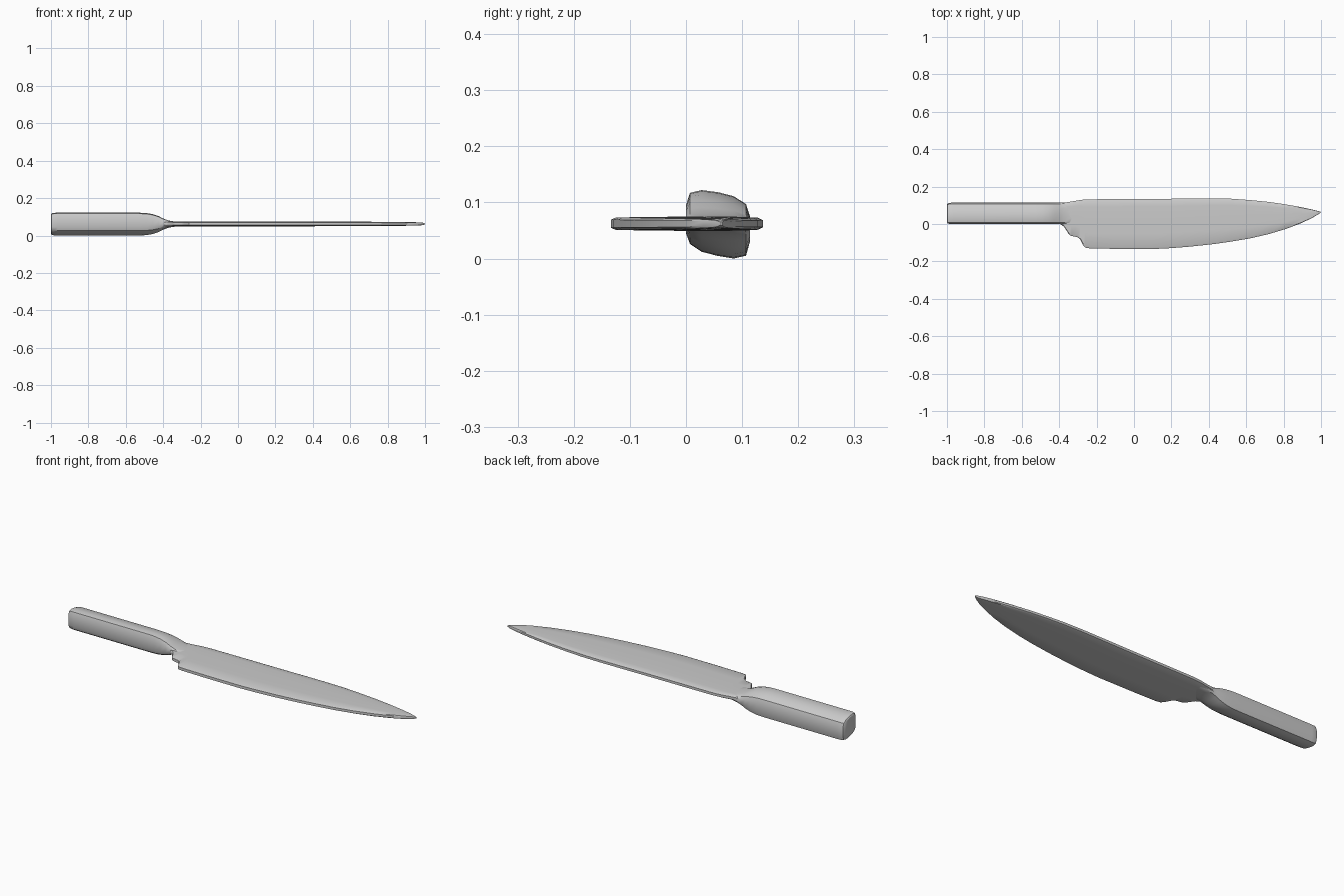
import bpy, bmesh, math

ZC = 0.061  # mid height of the knife


def loft(name, rings):
    """Skin a list of equal-length point rings and cap both ends."""
    bm = bmesh.new()
    rows = [[bm.verts.new(p) for p in ring] for ring in rings]
    n = len(rows[0])
    for a, b in zip(rows, rows[1:]):
        for i in range(n):
            bm.faces.new((a[i], a[(i + 1) % n], b[(i + 1) % n], b[i]))
    bm.faces.new(rows[0])
    bm.faces.new(rows[-1])
    bmesh.ops.recalc_face_normals(bm, faces=bm.faces)
    mesh = bpy.data.meshes.new(name)
    bm.to_mesh(mesh)
    bm.free()
    obj = bpy.data.objects.new(name, mesh)
    bpy.context.collection.objects.link(obj)
    bpy.context.view_layer.objects.active = obj
    obj.select_set(True)
    bpy.ops.object.shade_smooth_by_angle(angle=math.radians(35))
    obj.select_set(False)
    return obj


# Handle: skewed D-shaped section, rounded butt, flattening into the blade
section = [(0.0, 0.095), (0.007, 0.117), (0.028, 0.122), (0.058, 0.118),
           (0.085, 0.111), (0.107, 0.097), (0.114, 0.075), (0.114, 0.03),
           (0.107, 0.005), (0.085, 0.0), (0.055, 0.005), (0.028, 0.012),
           (0.007, 0.026), (0.0, 0.045)]
# x, width scale, thickness scale
handle_stations = [(-1.0, 0.84, 0.84), (-0.996, 0.94, 0.94), (-0.985, 0.99, 0.99),
                   (-0.965, 1, 1), (-0.53, 1, 1), (-0.49, 1, 0.97),
                   (-0.455, 1, 0.87), (-0.425, 1, 0.70), (-0.40, 1, 0.49),
                   (-0.375, 1, 0.33), (-0.345, 1, 0.24), (-0.29, 0.96, 0.17)]
loft("handle", [[(x, 0.057 + (y - 0.057) * w, ZC + (z - ZC) * t) for y, z in section]
                for x, w, t in handle_stations])

# Blade: x, cutting edge y, spine y, half thickness
blade_stations = [
    (-0.42, 0.005, 0.110, 0.012), (-0.395, 0.0, 0.112, 0.013),
    (-0.375, -0.014, 0.114, 0.013), (-0.36, -0.036, 0.116, 0.013),
    (-0.347, -0.057, 0.118, 0.013), (-0.335, -0.064, 0.120, 0.013),
    (-0.302, -0.070, 0.126, 0.013), (-0.287, -0.084, 0.128, 0.013),
    (-0.272, -0.113, 0.130, 0.013), (-0.262, -0.126, 0.131, 0.013),
    (-0.24, -0.130, 0.132, 0.013), (-0.1, -0.133, 0.133, 0.013),
    (0.1, -0.134, 0.134, 0.013), (0.2, -0.129, 0.135, 0.013),
    (0.3, -0.121, 0.136, 0.013), (0.42, -0.108, 0.137, 0.0125),
    (0.52, -0.094, 0.135, 0.0125), (0.62, -0.077, 0.128, 0.012),
    (0.72, -0.054, 0.118, 0.0115), (0.81, -0.027, 0.105, 0.011),
    (0.89, 0.003, 0.091, 0.010), (0.95, 0.031, 0.078, 0.009),
    (0.985, 0.052, 0.069, 0.007), (1.0, 0.062, 0.065, 0.003)]
# position across the width, share of the half thickness
half = [(0.0, 0.55), (0.035, 0.86), (0.3, 0.94), (0.6, 1.0), (0.85, 0.95),
        (0.965, 0.84), (1.0, 0.5)]
outline = half + [(u, -v) for u, v in reversed(half)]
loft("blade", [[(x, lo + (hi - lo) * u, ZC + 0.001 + t * v) for u, v in outline]
               for x, lo, hi, t in blade_stations])
